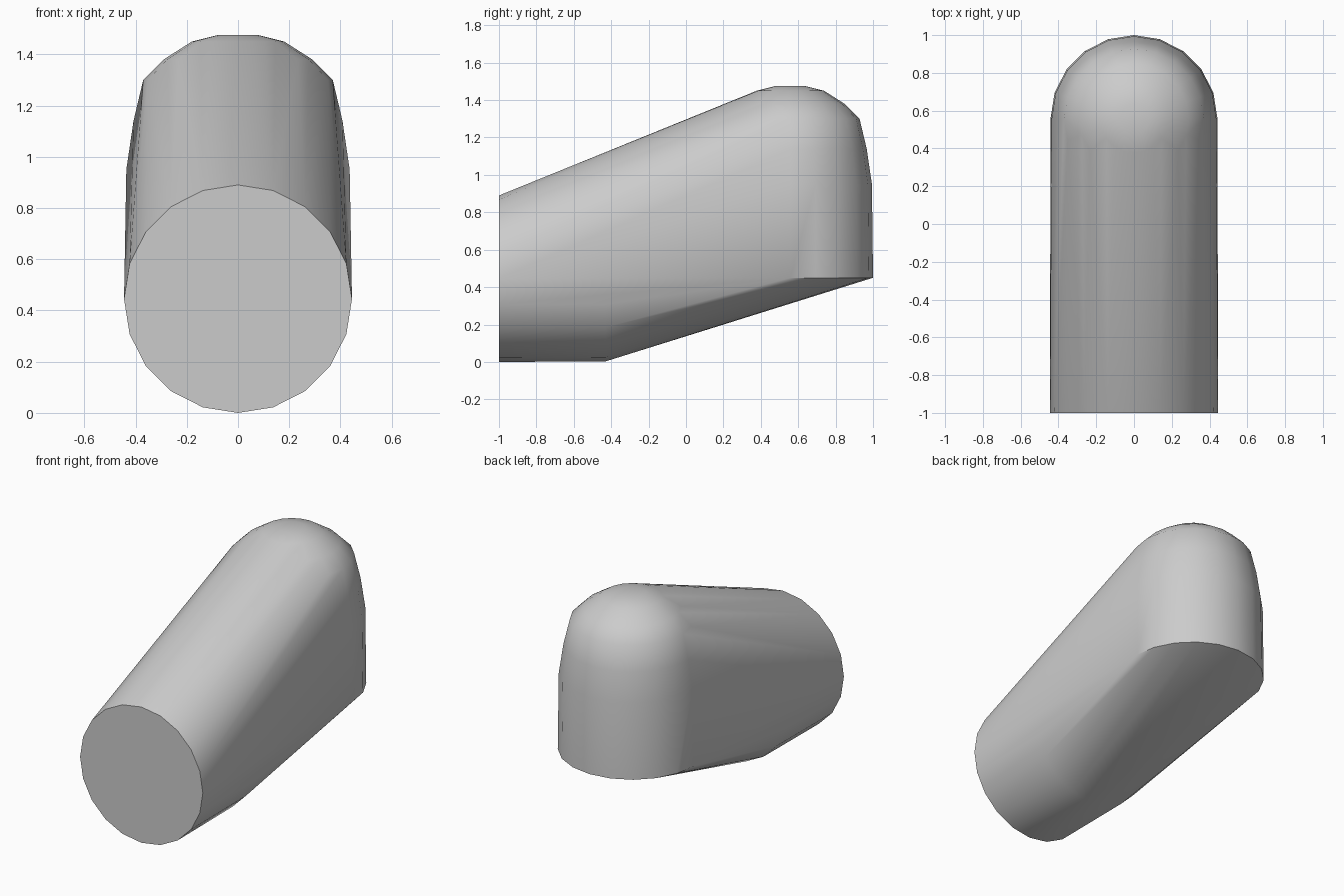
import bpy, bmesh, math
from mathutils import Vector

cube = bpy.data.objects.get("Cube")
if cube:
    bpy.data.objects.remove(cube, do_unlink=True)

SIDES = 20
R = 0.442


def ring(bm, centre, radius, axis):
    """Add a circle of points around the y or z axis."""
    for i in range(SIDES):
        a = math.tau * i / SIDES
        u, v = radius * math.cos(a), radius * math.sin(a)
        offset = Vector((u, 0, v)) if axis == "Y" else Vector((u, v, 0))
        bm.verts.new(Vector(centre) + offset)


bm = bmesh.new()

# Horizontal barrel at the front
for y in (-1.0, -0.43):
    ring(bm, (0, y, 0.445), 0.445 if y < -0.5 else R, "Y")

# Upright column with a rounded top at the back
column = [(0.45, R), (0.95, 0.436), (1.14, 0.408), (1.3, 0.37),
          (1.38, 0.29), (1.45, 0.18), (1.475, 0.08)]
for z, radius in column:
    ring(bm, (0, 0.558, z), radius, "Z")

# Wrap both in one convex skin
hull = bmesh.ops.convex_hull(bm, input=bm.verts[:])
loose = [v for v in bm.verts if not v.link_faces]
bmesh.ops.delete(bm, geom=loose, context="VERTS")
bmesh.ops.dissolve_limit(bm, angle_limit=math.radians(1),
                         verts=bm.verts[:], edges=bm.edges[:])
bmesh.ops.recalc_face_normals(bm, faces=bm.faces[:])

mesh = bpy.data.meshes.new("rounded_body")
bm.to_mesh(mesh)
bm.free()
body = bpy.data.objects.new("rounded_body", mesh)
bpy.context.collection.objects.link(body)

# Plain grey
grey = bpy.data.materials.new("plain_grey")
grey.use_nodes = True
colour = (0.6, 0.6, 0.6, 1)
grey.diffuse_color = colour
grey.node_tree.nodes["Principled BSDF"].inputs["Base Color"].default_value = colour
mesh.materials.append(grey)

bpy.ops.object.select_all(action="DESELECT")
body.select_set(True)
bpy.context.view_layer.objects.active = body
bpy.ops.object.shade_smooth_by_angle(angle=math.radians(35))
